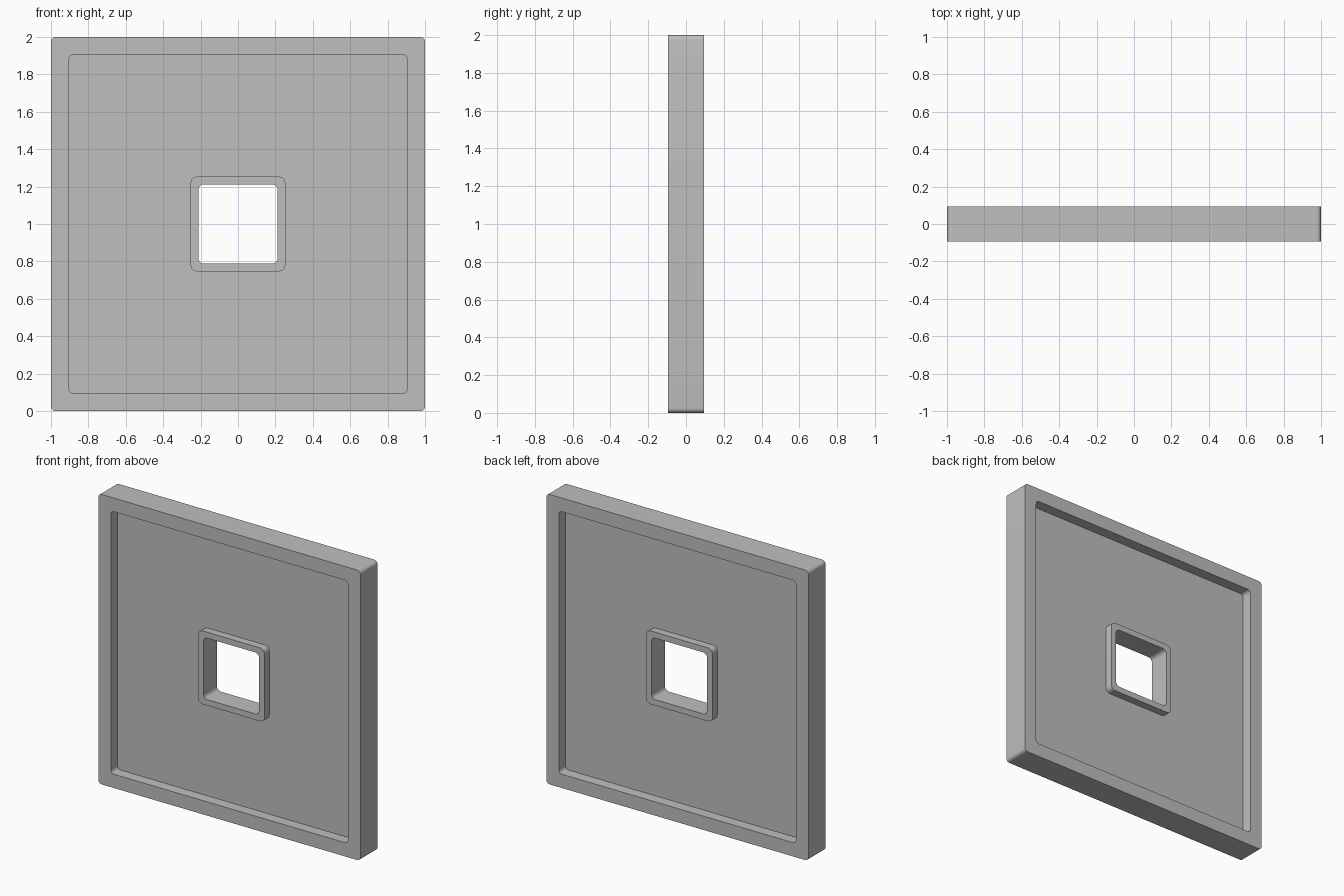
import bpy, bmesh
from math import cos, sin, pi, radians

old = bpy.data.objects.get("Cube")
if old:
    bpy.data.objects.remove(old, do_unlink=True)

# Plain grey material
grey = bpy.data.materials.new("grey")
grey.use_nodes = True
colour = (0.52, 0.52, 0.52, 1)
grey.diffuse_color = colour
grey.node_tree.nodes["Principled BSDF"].inputs["Base Color"].default_value = colour

STEPS = 6          # segments in each rounded corner
CENTRE = 1.0       # height of the middle of the plate
RIM, HUB, PANEL = 0.094, 0.073, 0.02   # half thicknesses

# (half width, corner radius) of each rounded square
OUTER = (1.0, 0.025)
RECESS = (0.905, 0.025)
HUB_EDGE = (0.253, 0.035)
HOLE = (0.212, 0.03)


def rounded_square(bm, size, y):
    """Add a ring of vertices around a rounded square at depth y."""
    half, radius = size
    ring = []
    for corner in range(4):
        mid = pi / 4 + corner * pi / 2
        cx = (half - radius) * (1 if cos(mid) > 0 else -1)
        cz = (half - radius) * (1 if sin(mid) > 0 else -1)
        for i in range(STEPS + 1):
            a = corner * pi / 2 + i / STEPS * pi / 2
            ring.append(bm.verts.new((cx + radius * cos(a), y, CENTRE + cz + radius * sin(a))))
    return ring


# Section from the outer edge to the hole, mirrored for the back
front = [(OUTER, -RIM), (RECESS, -RIM), (RECESS, -PANEL),
         (HUB_EDGE, -PANEL), (HUB_EDGE, -HUB), (HOLE, -HUB)]
section = front + [(size, -y) for size, y in reversed(front)]

# Loft the section into one closed body: rim, panel and hub
bm = bmesh.new()
rings = [rounded_square(bm, size, y) for size, y in section]
for k, ring in enumerate(rings):
    following = rings[(k + 1) % len(rings)]
    for i in range(len(ring)):
        j = (i + 1) % len(ring)
        bm.faces.new((ring[i], ring[j], following[j], following[i]))
bmesh.ops.recalc_face_normals(bm, faces=bm.faces)

mesh = bpy.data.meshes.new("square_plate")
bm.to_mesh(mesh)
bm.free()
mesh.materials.append(grey)
plate = bpy.data.objects.new("square_plate", mesh)
bpy.context.collection.objects.link(plate)

# Smooth corners, sharp edges
bpy.ops.object.select_all(action='DESELECT')
plate.select_set(True)
bpy.context.view_layer.objects.active = plate
bpy.ops.object.shade_smooth_by_angle(angle=radians(30))
